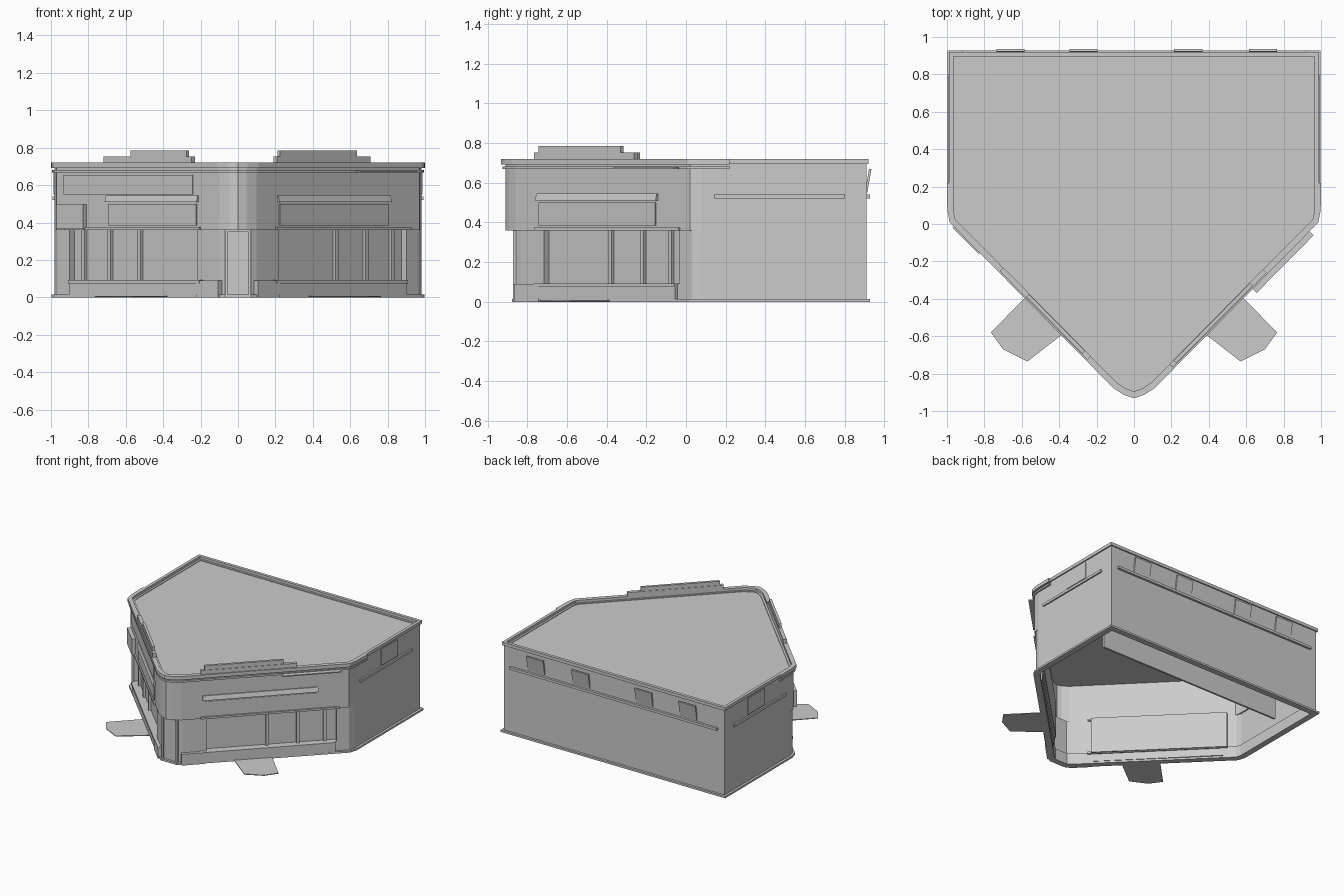
import bpy, bmesh, math
from mathutils import Vector

if "Cube" in bpy.data.objects:
    bpy.data.objects.remove(bpy.data.objects["Cube"])


def finish(name, bm):
    bmesh.ops.remove_doubles(bm, verts=bm.verts, dist=1e-5)
    bmesh.ops.recalc_face_normals(bm, faces=bm.faces)
    me = bpy.data.meshes.new(name)
    bm.to_mesh(me)
    bm.free()
    ob = bpy.data.objects.new(name, me)
    bpy.context.collection.objects.link(ob)
    return ob


def mirrored(half):
    # right half, back corner to tip -> closed outline
    return half + [(-x, y) for x, y in reversed(half) if x > 1e-6]


def offset(pts, d):
    # miter offset of a clockwise outline, positive d goes outward
    out, n = [], len(pts)
    for i in range(n):
        p0, p, p1 = (Vector(pts[j % n]) for j in (i - 1, i, i + 1))
        a, b = (p - p0).normalized(), (p1 - p).normalized()
        na, nb = Vector((-a.y, a.x)), Vector((-b.y, b.x))
        m = (na + nb) / (1 + na.dot(nb))
        out.append(tuple(p + m * d))
    return out


def prism(name, pts, z0, z1):
    bm = bmesh.new()
    lo = [bm.verts.new((x, y, z0)) for x, y in pts]
    hi = [bm.verts.new((x, y, z1)) for x, y in pts]
    n = len(pts)
    bm.faces.new(lo)
    bm.faces.new(hi)
    for i in range(n):
        bm.faces.new((lo[i], lo[(i + 1) % n], hi[(i + 1) % n], hi[i]))
    return finish(name, bm)


def ring(name, pts, d_out, d_in, z0, z1):
    bm = bmesh.new()
    o, i_ = offset(pts, d_out), offset(pts, d_in)
    loops = [[bm.verts.new((x, y, z)) for x, y in p]
             for p, z in ((o, z0), (o, z1), (i_, z1), (i_, z0))]
    n = len(pts)
    for k in range(4):
        a, b = loops[k], loops[(k + 1) % 4]
        for i in range(n):
            j = (i + 1) % n
            bm.faces.new((a[i], a[j], b[j], b[i]))
    return finish(name, bm)


def box(name, x, y, z):
    return prism(name, [(x[0], y[0]), (x[0], y[1]), (x[1], y[1]), (x[1], y[0])], *z)


def facade(name, side, x0, x1, z0, z1, d0, d1, d_top=None):
    # box on a slanted front wall: x range on the wall, depths outward, optional sloped top
    d_top = d1 if d_top is None else d_top
    nrm = Vector((0.714, -0.70))
    bm = bmesh.new()
    ends = []
    for x in (x0, x1):
        p = Vector((x, -0.86 + (x - 0.1) * 1.012))
        prof = [(d0, z0), (d1, z0), (d_top, z1), (d0, z1)]
        ends.append([bm.verts.new((side * (p.x + nrm.x * d), p.y + nrm.y * d, z)) for d, z in prof])
    a, b = ends
    bm.faces.new(a)
    bm.faces.new(b)
    for i in range(4):
        j = (i + 1) % 4
        bm.faces.new((a[i], a[j], b[j], b[i]))
    return finish(name, bm)


# Outer shell: lower wall with recessed shop glazing, overhanging upper wall, roof, parapet
upper = mirrored([(0.98, 0.91), (0.98, 0.08), (0.97, 0.02), (0.1, -0.86), (0.045, -0.895), (0, -0.91)])
lower = mirrored([(0.98, 0.91), (0.98, 0.08), (0.965, 0.03), (0.1, -0.835), (0.065, -0.86)])
glazed = mirrored([(0.98, 0.91), (0.98, 0.08), (0.965, 0.03), (0.90, -0.035), (0.875, -0.01),
                   (0.195, -0.69), (0.22, -0.715), (0.1, -0.835), (0.065, -0.86)])
ring("podium_wall", lower, 0, -0.03, 0, 0.09)
ring("shop_wall", glazed, 0, -0.02, 0.08, 0.37)
ring("upper_wall", upper, 0, -0.03, 0.36, 0.70)
prism("roof", offset(upper, -0.01), 0.67, 0.695)
ring("parapet", upper, 0.010, -0.014, 0.695, 0.72)
ring("base_kerb", lower, 0.018, -0.03, 0, 0.015)

# Cornice strips follow the pointed front only; end points just steer the offset
front = mirrored([(0.985, 0.5), (0.985, 0.22), (0.982, 0.075), (0.97, 0.015),
                  (0.1, -0.865), (0.045, -0.9), (0, -0.915)])
for nm, d, z0, z1 in (("cornice_low", 0.010, 0.668, 0.682), ("cornice_top", 0.016, 0.692, 0.72)):
    inner, outer = offset(front, -0.012), offset(front, d)
    prism(nm, outer[1:-1] + inner[1:-1][::-1], z0, z1)

# Corner entrance door frame
for s in (-1, 1):
    box("door_jamb", sorted((s * 0.055, s * 0.07)), (-0.872, -0.85), (0, 0.36))
box("door_lintel", (-0.07, 0.07), (-0.872, -0.85), (0.35, 0.37))

# Shopfronts on both slanted walls
for s, up in ((-1, 0.69), (1, 0.80)):
    facade("shop_ledge", s, 0.2, 0.92, 0.36, 0.375, -0.05, 0.012)
    facade("shop_podium", s, 0.2, 0.90, 0.015, 0.075, -0.05, 0.006)
    facade("shop_sill", s, 0.2, 0.90, 0.075, 0.092, -0.06, 0.012)
    for x in (0.55, 0.71, 0.85):
        facade("shop_mullion", s, x - 0.008, x + 0.008, 0.09, 0.36, -0.06, -0.03)
    facade("upper_window", s, 0.22, up, 0.385, 0.50, -0.02, 0.006)
    facade("window_awning", s, 0.21, up + 0.01, 0.51, 0.545, -0.01, 0.018, 0.008)
    facade("entry_pilaster", s, 0.10, 0.22, 0.0, 0.09, -0.03, 0.008)
facade("fascia_panel", -1, 0.24, 0.93, 0.55, 0.655, -0.01, 0.006)
facade("wall_sign", -1, 0.81, 0.95, 0.365, 0.495, -0.01, 0.028)
facade("side_canopy", 1, 0.62, 0.925, 0.668, 0.676, 0.0, 0.05)

# Stepped boards on the roof edge
for s, a0, a1, b0, b1 in ((-1, 0.24, 0.71, 0.27, 0.57), (1, 0.20, 0.70, 0.22, 0.63)):
    facade("roof_board_low", s, a0, a1, 0.715, 0.752, -0.015, 0.012)
    facade("roof_board_top", s, b0, b1, 0.752, 0.785, -0.012, 0.008)

# Flat paving mats outside the shopfronts
for s in (-1, 1):
    mat = [(0.56, -0.37), (0.765, -0.58), (0.70, -0.67), (0.57, -0.735), (0.37, -0.58)]
    prism("paving_mat", [(s * x, y) for x, y in mat], 0.002, 0.008)

# Side wall windows and strips
for s in (-1, 1):
    box("side_window", sorted((s * 0.97, s * 0.986)), (0.41, 0.62), (0.55, 0.68))
    box("side_strip", sorted((s * 0.97, s * 0.992)), (0.14, 0.80), (0.52, 0.54))

# Back strip and tilted vent windows
box("back_strip", (-0.92, 0.92), (0.90, 0.928), (0.52, 0.54))
for x in (-0.66, -0.27, 0.29, 0.69):
    w = box("back_window", (x - 0.075, x + 0.075), (-0.006, 0.006), (-0.06, 0.06))
    w.location = (0, 0.918, 0.61)
    w.rotation_euler.x = math.radians(-10)

# Interior back partition
box("inner_partition", (-0.82, 0.82), (0.62, 0.635), (0.02, 0.67))
